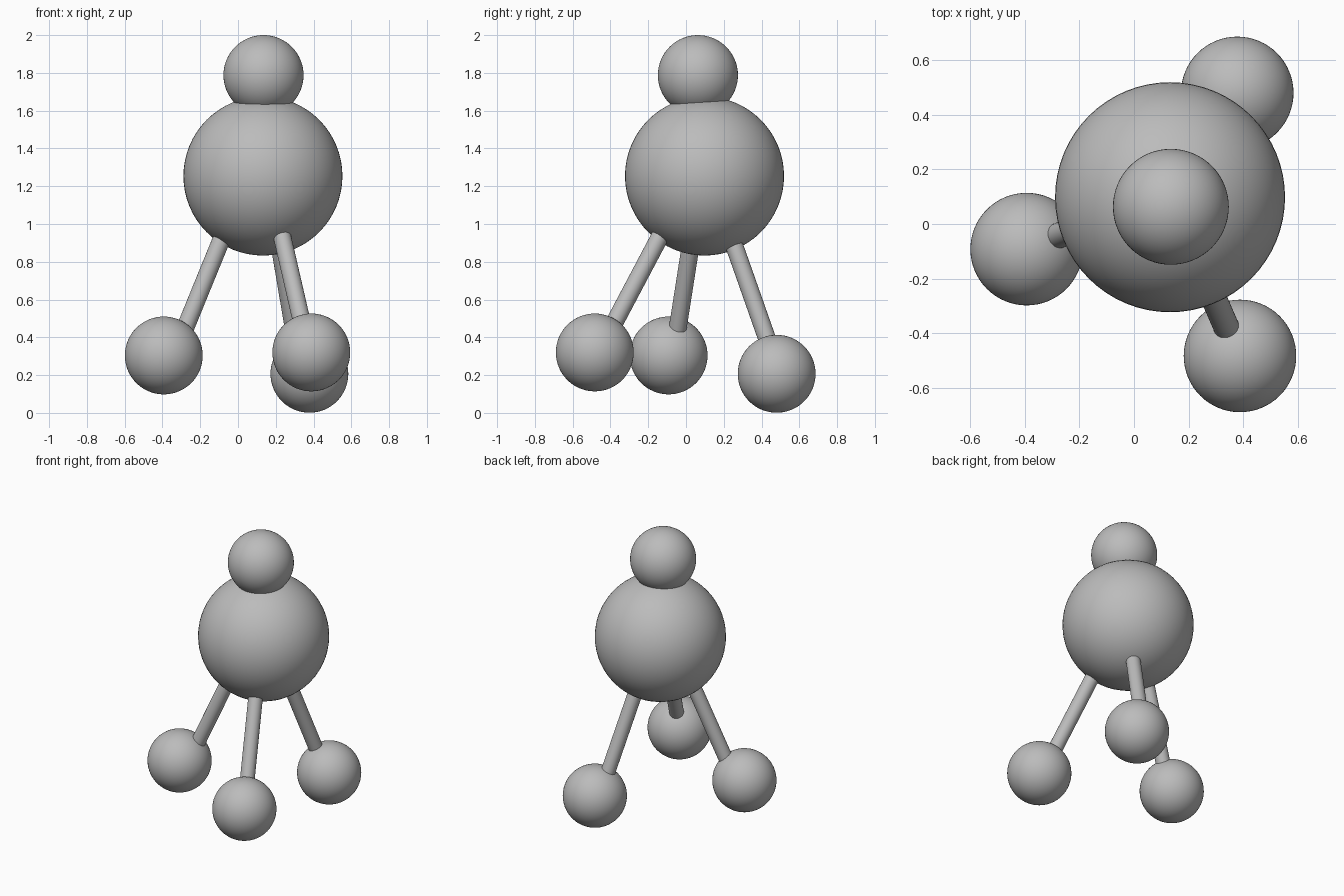
import bpy
from mathutils import Vector

if "Cube" in bpy.data.objects:
    bpy.data.objects.remove(bpy.data.objects["Cube"])

grey = bpy.data.materials.new("plain_grey")
grey.diffuse_color = (0.5, 0.5, 0.5, 1)
grey.use_nodes = True
grey.node_tree.nodes["Principled BSDF"].inputs["Base Color"].default_value = grey.diffuse_color


def finish(name):
    obj = bpy.context.object
    obj.name = name
    obj.data.materials.append(grey)
    bpy.ops.object.shade_smooth_by_angle()


def ball(name, centre, radius):
    bpy.ops.mesh.primitive_uv_sphere_add(segments=64, ring_count=32, radius=radius, location=centre)
    finish(name)


def rod(name, top, bottom, radius=0.047, overlap=0.08):
    # Thin cylinder whose ends are sunk into the balls it joins
    top, bottom = Vector(top), Vector(bottom)
    axis = top - bottom
    bpy.ops.mesh.primitive_cylinder_add(vertices=32, radius=radius, depth=axis.length + 2 * overlap,
                                        location=(top + bottom) / 2)
    bpy.context.object.rotation_euler = axis.to_track_quat('Z', 'Y').to_euler()
    finish(name)


# Body and head
ball("body", (0.132, 0.098, 1.254), 0.421)
ball("head", (0.135, 0.063, 1.788), 0.212)

# Legs: foot centre, point where the rod meets the body, point where it meets the foot
legs = {
    "left": ((-0.393, -0.092, 0.304), (-0.087, 0.030, 0.92), (-0.275, -0.042, 0.46)),
    "front": ((0.388, -0.483, 0.320), (0.237, -0.145, 0.92), (0.337, -0.375, 0.485)),
    "back": ((0.378, 0.480, 0.207), (0.223, 0.261, 0.87), (0.302, 0.425, 0.404)),
}
for side, (foot, top, bottom) in legs.items():
    ball(side + "_foot", foot, 0.206)
    rod(side + "_leg", top, bottom)
